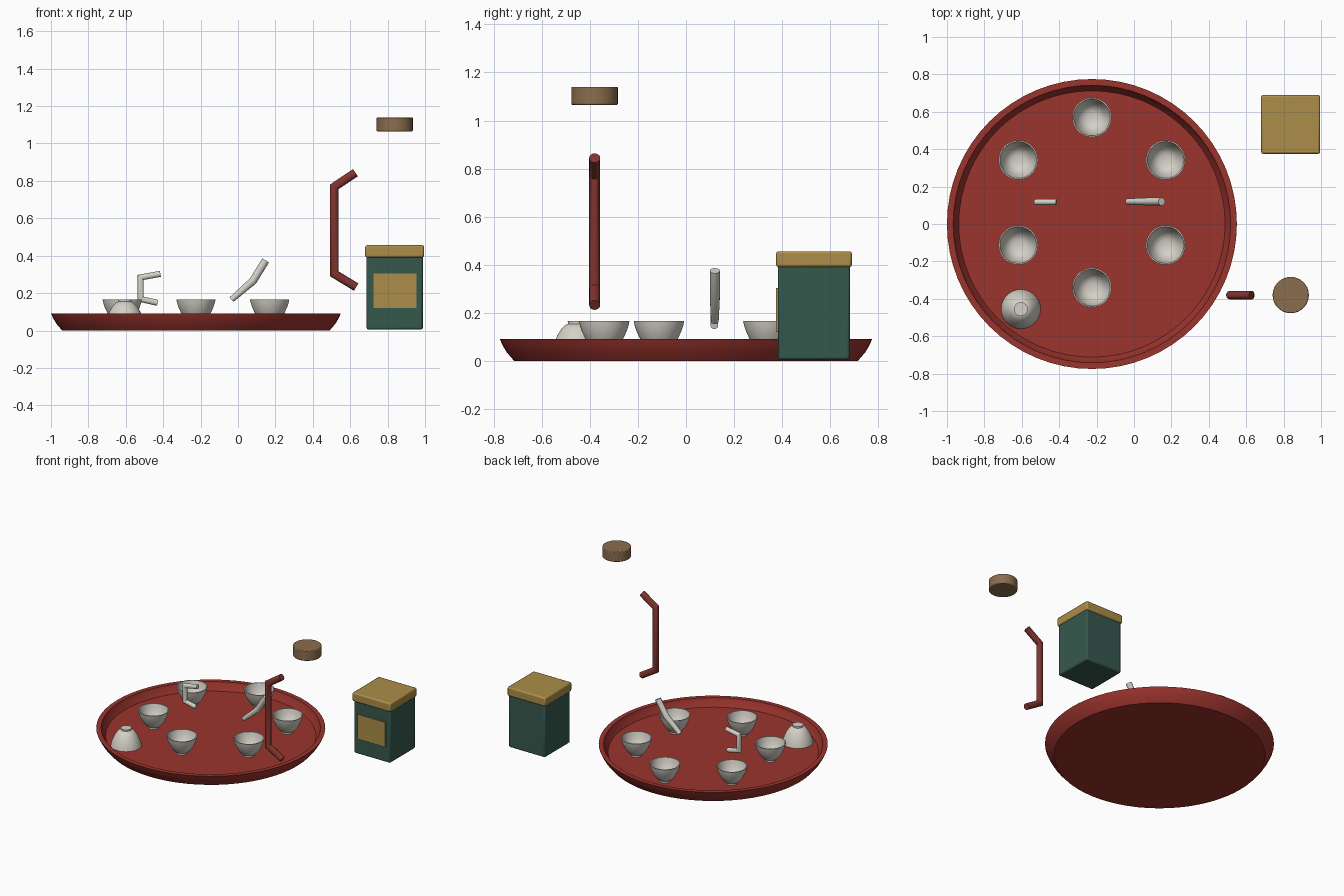
import bpy, bmesh
from math import sin, cos, pi, radians
from mathutils import Vector

cube = bpy.data.objects.get("Cube")
if cube:
    bpy.data.objects.remove(cube, do_unlink=True)


def material(name, rgb):
    m = bpy.data.materials.new(name)
    m.use_nodes = True
    m.diffuse_color = (*rgb, 1)
    m.node_tree.nodes["Principled BSDF"].inputs["Base Color"].default_value = (*rgb, 1)
    return m


RED = material("red lacquer", (0.33, 0.034, 0.027))
CLAY = material("dark red clay", (0.22, 0.034, 0.028))
WHITE = material("white porcelain", (0.66, 0.64, 0.57))
GREEN = material("dark green tin", (0.036, 0.098, 0.075))
GOLD = material("gold", (0.41, 0.27, 0.065))
WOOD = material("brown wood", (0.26, 0.155, 0.075))


def finish(name, bm, mat, loc=(0, 0, 0), bevel=0):
    bmesh.ops.recalc_face_normals(bm, faces=bm.faces)
    mesh = bpy.data.meshes.new(name)
    bm.to_mesh(mesh)
    bm.free()
    obj = bpy.data.objects.new(name, mesh)
    bpy.context.collection.objects.link(obj)
    obj.location = loc
    mesh.materials.append(mat)
    bpy.ops.object.select_all(action='DESELECT')
    obj.select_set(True)
    bpy.context.view_layer.objects.active = obj
    bpy.ops.object.shade_smooth_by_angle(angle=radians(35))
    if bevel:
        mod = obj.modifiers.new("soft edges", 'BEVEL')
        mod.width, mod.segments = bevel, 2
    return obj


def skin(bm, rings):
    """Join consecutive rings with quads and cap both ends."""
    n = len(rings[0])
    for a, b in zip(rings, rings[1:]):
        for i in range(n):
            j = (i + 1) % n
            bm.faces.new((a[i], a[j], b[j], b[i]))
    bm.faces.new(rings[0])
    bm.faces.new(rings[-1])


def lathe(name, profile, mat, loc, sides=48, bevel=0):
    bm = bmesh.new()
    rings = [[bm.verts.new((r * cos(2 * pi * i / sides), r * sin(2 * pi * i / sides), z))
              for i in range(sides)] for r, z in profile]
    skin(bm, rings)
    return finish(name, bm, mat, loc, bevel)


def tube(name, path, radii, mat, y, sides=16):
    """Mitred pipe along a path in the xz plane."""
    pts = [Vector((x, y, z)) for x, z in path]
    bm = bmesh.new()
    rings = []
    for k, (p, r) in enumerate(zip(pts, radii)):
        into = (p - pts[k - 1]).normalized() if k else (pts[1] - p).normalized()
        out = (pts[k + 1] - p).normalized() if k + 1 < len(pts) else into
        mid = (into + out).normalized()
        across = Vector((mid.z, 0, -mid.x)) / mid.dot(into)
        rings.append([bm.verts.new(p + r * (across * cos(2 * pi * i / sides)
                                            + Vector((0, sin(2 * pi * i / sides), 0))))
                      for i in range(sides)])
    skin(bm, rings)
    return finish(name, bm, mat)


def box(name, low, high, mat, bevel=0):
    low, high = Vector(low), Vector(high)
    bm = bmesh.new()
    bmesh.ops.create_cube(bm, size=1)
    bmesh.ops.scale(bm, vec=high - low, verts=bm.verts)
    return finish(name, bm, mat, (low + high) / 2, bevel)


# Round tray with a raised rim
FLOOR = 0.035
lathe("tray", [(0.715, 0), (0.745, 0.035), (0.763, 0.065), (0.775, 0.092),
               (0.742, 0.092), (0.735, 0.07), (0.712, FLOOR)], RED, (-0.225, 0, 0), 64)

# Ring of six cups, plus one turned upside down
CUP = [(0.037, 0), (0.036, 0.012), (0.046, 0.016), (0.064, 0.034), (0.08, 0.06),
       (0.093, 0.088), (0.101, 0.112), (0.105, 0.131), (0.098, 0.131), (0.093, 0.11),
       (0.085, 0.086), (0.072, 0.06), (0.055, 0.038), (0.03, 0.027)]
for i in range(6):
    a = pi / 6 + i * pi / 3
    lathe(f"cup_{i + 1}", CUP, WHITE,
          (-0.225 + 0.455 * cos(a), 0.115 + 0.455 * sin(a), FLOOR))
lathe("upturned_cup", [(r, 0.131 - z) for r, z in CUP], WHITE, (-0.605, -0.455, FLOOR))

# Loose porcelain handle and spout
tube("small_handle", [(-0.43, 0.148), (-0.52, 0.168), (-0.52, 0.284), (-0.415, 0.303)],
     [0.016] * 4, WHITE, 0.118)
tube("spout", [(-0.035, 0.165), (0.08, 0.265), (0.148, 0.375)],
     [0.016, 0.021, 0.021], WHITE, 0.12)

# Large bent handle and round wooden lid
tube("large_handle", [(0.632, 0.232), (0.515, 0.303), (0.515, 0.768), (0.628, 0.844)],
     [0.023] * 4, CLAY, -0.38)
lathe("wooden_lid", [(0.097, 0), (0.097, 0.075)], WOOD, (0.838, -0.38, 1.065), 32, 0.005)

# Square tin with a gold lid and front label
box("tin_body", (0.688, 0.382, 0.005), (0.988, 0.682, 0.4), GREEN, 0.01)
box("tin_lid", (0.68, 0.375, 0.39), (0.995, 0.69, 0.456), GOLD, 0.01)
box("tin_label", (0.724, 0.374, 0.12), (0.954, 0.383, 0.304), GOLD)
